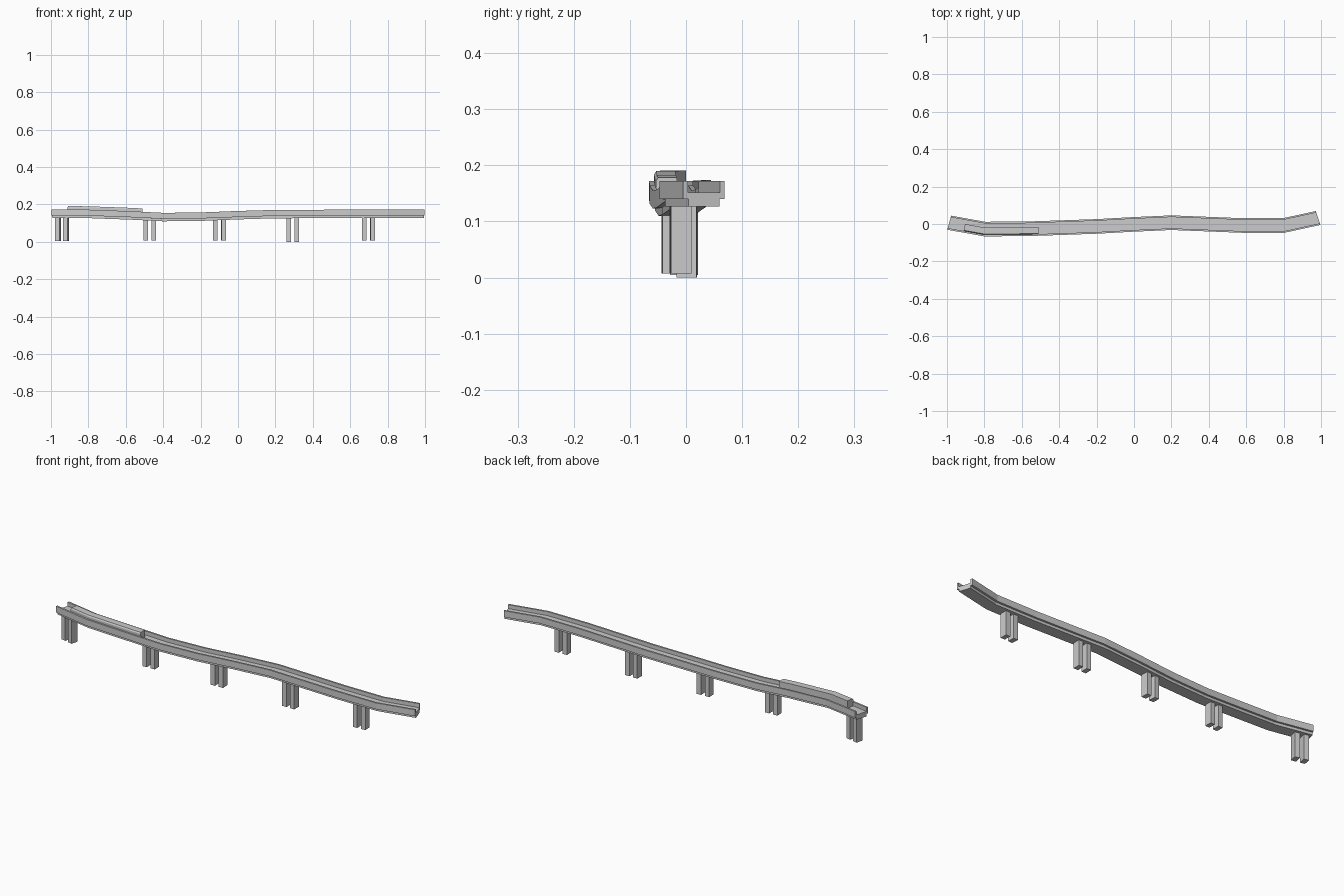
import bpy, bmesh, math
from mathutils import Vector

if "Cube" in bpy.data.objects:
    bpy.data.objects.remove(bpy.data.objects["Cube"])

# Track centre line: x, y, height of the rail top, heading angle at the point
PATH = [(-0.988, 0.007, 0.174), (-0.8, -0.027, 0.172), (-0.58, -0.026, 0.164),
        (-0.4, -0.02, 0.155), (-0.2, -0.013, 0.157), (0.0, -0.002, 0.165),
        (0.2, 0.007, 0.171), (0.58, -0.008, 0.172), (0.8, -0.008, 0.172),
        (0.984, 0.032, 0.172)]
HEADINGS = []
for i in range(len(PATH)):
    a, b = PATH[max(i - 1, 0)], PATH[min(i + 1, len(PATH) - 1)]
    HEADINGS.append(math.atan2(b[1] - a[1], b[0] - a[0]))
HEADINGS[0], HEADINGS[-1] = -0.27, 0.32


def sample(x):
    """Position and heading of the track at a given x."""
    for i in range(len(PATH) - 1):
        a, b = PATH[i], PATH[i + 1]
        if x <= b[0] or i == len(PATH) - 2:
            t = (x - a[0]) / (b[0] - a[0])
            head = HEADINGS[i] * (1 - t) + HEADINGS[i + 1] * t
            return Vector(a).lerp(Vector(b), t), head


def finish(name, bm):
    bmesh.ops.recalc_face_normals(bm, faces=bm.faces)
    mesh = bpy.data.meshes.new(name)
    bm.to_mesh(mesh)
    bm.free()
    ob = bpy.data.objects.new(name, mesh)
    bpy.context.collection.objects.link(ob)
    return ob


def sweep(name, profile, xs):
    """Sweep a closed (side, height) profile along the track."""
    bm = bmesh.new()
    rings = []
    for x in xs:
        p, h = sample(x)
        side = Vector((-math.sin(h), math.cos(h), 0))
        rings.append([bm.verts.new(p + side * u + Vector((0, 0, w))) for u, w in profile])
    n = len(profile)
    for r0, r1 in zip(rings, rings[1:]):
        for k in range(n):
            bm.faces.new((r0[k], r0[(k + 1) % n], r1[(k + 1) % n], r1[k]))
    bm.faces.new(rings[0])
    bm.faces.new(rings[-1])
    return finish(name, bm)


# Channel-shaped deck with side walls and a narrower girder below
half = [(0.029, -0.045), (0.029, -0.032), (0.039, -0.032), (0.039, 0), (0.030, 0), (0.030, -0.020)]
deck_profile = half + [(-u, w) for u, w in reversed(half)]
sweep("bridge_deck", deck_profile, [p[0] for p in PATH])

# Raised block lying in the channel beside the front wall
block_profile = [(-0.030, -0.021), (0.008, -0.021), (0.008, 0.018), (-0.026, 0.018), (-0.030, 0.012)]
sweep("raised_block", block_profile, [-0.905, -0.8, -0.58, -0.51])

# Paired piers
PIERS = [(-0.941, 0.005), (-0.472, 0.007), (-0.1, 0.007), (0.293, 0.0), (0.697, 0.007)]
for n, (cx, foot) in enumerate(PIERS, 1):
    c, h = sample(cx)
    along = Vector((math.cos(h), math.sin(h), 0))
    for label, off in (("left", -0.022), ("right", 0.022)):
        top = c.z - 0.04
        bm = bmesh.new()
        bmesh.ops.create_cube(bm, size=1)
        bmesh.ops.scale(bm, vec=(0.024, 0.036, top - foot), verts=bm.verts)
        ob = finish(f"pier_{n}_{label}", bm)
        pos = c + along * off
        ob.location = (pos.x, pos.y - 0.002, (top + foot) / 2)
        ob.rotation_euler.z = h
